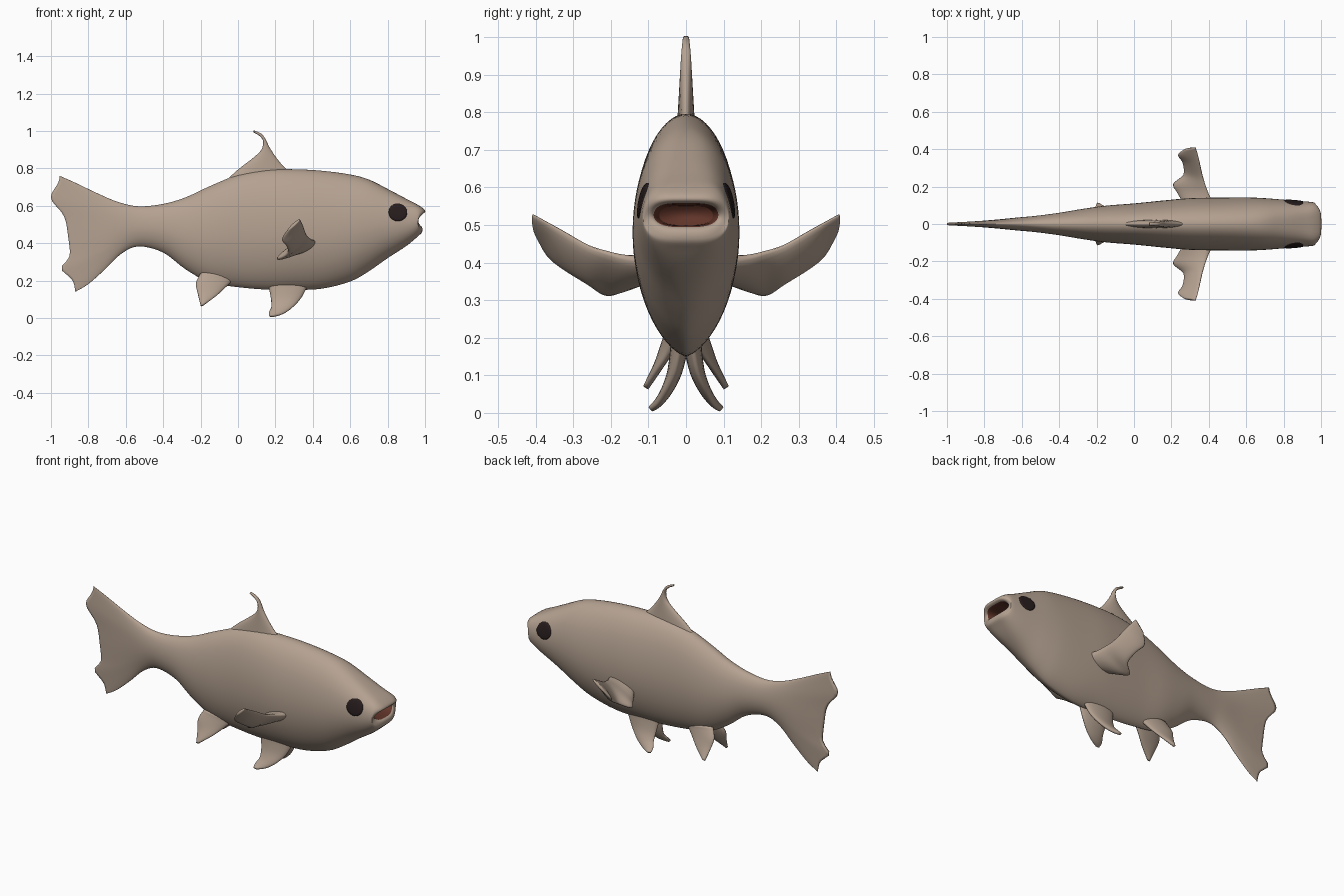
import bpy, bmesh, math
from mathutils import Vector
from mathutils.bvhtree import BVHTree

if "Cube" in bpy.data.objects:
    bpy.data.objects.remove(bpy.data.objects["Cube"])


def material(name, rgb):
    m = bpy.data.materials.new(name)
    m.diffuse_color = (*rgb, 1)
    m.use_nodes = True
    m.node_tree.nodes["Principled BSDF"].inputs["Base Color"].default_value = m.diffuse_color
    return m


SKIN = material("beige_skin", (0.46, 0.36, 0.285))
DARK = material("dark_eye", (0.02, 0.012, 0.012))
MOUTH = material("brown_mouth", (0.12, 0.035, 0.022))


def smooth_rows(rows, sub=4):
    """Catmull-Rom interpolation between rows of numbers."""
    out = []
    for i in range(len(rows) - 1):
        a, b, c, d = (rows[min(max(i + k, 0), len(rows) - 1)] for k in (-1, 0, 1, 2))
        for s in range(sub):
            t = s / sub
            out.append([0.5 * (2 * q + (r - p) * t + (2 * p - 5 * q + 4 * r - u) * t * t
                               + (3 * q - p - 3 * r + u) * t ** 3)
                        for p, q, r, u in zip(a, b, c, d)])
    out.append(list(rows[-1]))
    return out


def make_object(name, bm, mats, mirror=False):
    bmesh.ops.recalc_face_normals(bm, faces=bm.faces)
    me = bpy.data.meshes.new(name)
    bm.to_mesh(me)
    for m in mats:
        me.materials.append(m)
    ob = bpy.data.objects.new(name, me)
    bpy.context.collection.objects.link(ob)
    for p in me.polygons:
        p.use_smooth = True
    if mirror:
        mod = ob.modifiers.new("mirror", 'MIRROR')
        mod.use_axis = (False, True, False)


def loft(rings, colour_from=10 ** 6):
    """Skin rings of points; both ends are closed with strips across the ring."""
    bm = bmesh.new()
    vs = [[bm.verts.new(p) for p in r] for r in rings]
    n = len(vs[0])
    for k in range(len(vs) - 1):
        for i in range(n):
            j = (i + 1) % n
            f = bm.faces.new((vs[k][i], vs[k][j], vs[k + 1][j], vs[k + 1][i]))
            f.material_index = int(k >= colour_from)
    for k, r in ((0, vs[0]), (len(vs) - 1, vs[-1])):
        for i in range(n // 2):
            quad = [r[i], r[i + 1], r[n - i - 1], r[(n - i) % n]]
            f = bm.faces.new(list(dict.fromkeys(quad)))
            f.material_index = int(k >= colour_from)
    return bm


# --- body with tail: x, top z, bottom z, half width
PROFILE = [
    (-.94, .76, .14, .008), (-.86, .722, .18, .015), (-.75, .667, .26, .024),
    (-.64, .62, .345, .034), (-.53, .597, .383, .043), (-.40, .61, .35, .06),
    (-.28, .645, .26, .08), (-.15, .705, .19, .098), (0, .765, .165, .11),
    (.15, .793, .152, .125), (.30, .795, .15, .138), (.45, .787, .157, .141),
    (.60, .767, .195, .142), (.70, .74, .25, .138), (.80, .69, .32, .13),
    (.90, .637, .385, .122)]
# lips and mouth cavity: top x, top z, bottom x, bottom z, half width, middle recess
LIPS = [(.965, .603, .96, .435, .116, -.005), (1.0, .575, .985, .462, .108, -.03),
        (.985, .558, .975, .494, .086, -.022), (.90, .55, .90, .50, .07, 0)]


def station(x, top, bottom, w):
    back = max(0, (-.55 - x) / .39)              # 0 at the tail root, 1 at its end
    boxy = 1 - .45 * max(0, (x - .55) / .4) ** 1.5
    return (x, top, x + .08 * back, bottom, w, boxy, back ** 2.5, 0)


STATIONS = [station(*p) for p in PROFILE] + [(*p[:5], .47, 0, p[5]) for p in LIPS]


def notch(v):
    """Ragged rear edge of the tail: two lobes, upper and lower."""
    return -.01 - sum(h * math.exp(-((v - m) / s) ** 2)
                      for m, s, h in ((.19, .11, .066), (.80, .07, .06)))


N = 64
rings = []
for xt, zt, xb, zb, w, e, tail, lip in smooth_rows(STATIONS):
    ring = []
    for i in range(N):
        a = math.pi / 2 + 2 * math.pi * i / N
        s = math.sin(a)
        c = 0 if i in (0, N // 2) else math.cos(a)
        v = min(max((1 - s) / 2, 0), 1)
        x = xt + (xb - xt) * v + tail * notch(v) + lip * c * c
        y = math.copysign(w * abs(c) ** (e if s > 0 else e * 1.3), c)
        ring.append((x, y, zt + (zb - zt) * v))
    rings.append(ring)
body_bm = loft(rings, (len(STATIONS) - 2) * 4)
make_object("body", body_bm, [SKIN, MOUTH])
tree = BVHTree.FromBMesh(body_bm)


# --- fins: chord sections (front point, back point), thinning from root to tip
def fin(name, root, tip, sections, mirror=True):
    rows = smooth_rows([(*a, *b) for a, b in sections])
    last = len(rows) - 1
    mids = [(Vector(r[:3]) + Vector(r[3:])) / 2 for r in rows]
    fin_rings = []
    for k, r in enumerate(rows):
        half = (Vector(r[:3]) - Vector(r[3:])) / 2
        span = mids[min(k + 1, last)] - mids[max(k - 1, 0)]
        nor = half.cross(span).normalized() if mirror else Vector((0, 1, 0))
        thick = root + (tip - root) * (k / last) ** .7
        fin_rings.append([mids[k] + half * math.cos(a) + nor * thick * math.sin(a)
                          for a in (2 * math.pi * i / 20 for i in range(20))])
    make_object(name, loft(fin_rings), [SKIN], mirror)


fin("dorsal_fin", .028, .008, [
    ((.31, 0, .76), (-.12, 0, .68)),
    ((.255, 0, .80), (-.01, 0, .785)),
    ((.21, 0, .85), (.08, 0, .855)),
    ((.17, 0, .91), (.125, 0, .90)),
    ((.148, 0, .955), (.134, 0, .945)),
    ((.125, 0, .985), (.115, 0, .973)),
    ((.085, 0, 1.003), (.08, 0, .994))], False)

fin("pectoral_fins", .035, .008, [
    ((.43, .10, .405), (.27, .10, .36)),
    ((.40, .16, .415), (.23, .17, .325)),
    ((.385, .20, .425), (.21, .215, .315)),
    ((.365, .26, .445), (.265, .265, .345)),
    ((.35, .33, .485), (.26, .33, .385)),
    ((.34, .375, .51), (.235, .37, .42)),
    ((.33, .408, .528), (.27, .40, .475))])

fin("pelvic_fins", .027, .008, [
    ((.38, .015, .19), (.16, .015, .19)),
    ((.34, .03, .11), (.175, .03, .11)),
    ((.29, .055, .055), (.178, .05, .06)),
    ((.24, .075, .022), (.165, .075, .03)),
    ((.19, .094, .008), (.168, .094, .012))])

fin("rear_belly_fins", .027, .008, [
    ((-.02, .02, .21), (-.20, .03, .24)),
    ((-.07, .045, .16), (-.225, .055, .185)),
    ((-.12, .075, .115), (-.215, .075, .13)),
    ((-.185, .107, .068), (-.20, .107, .066))])

# --- eyes: thin discs laid onto the head surface
bm = bmesh.new()
eye_rings = []
for rad, lift in ((.012, .004), (.026, .004), (.039, .004), (.049, .003), (.051, -.004)):
    ring = []
    for i in range(28):
        a = 2 * math.pi * i / 28
        x, z = .855 + rad * math.cos(a), .565 + rad * .95 * math.sin(a)
        hit = tree.ray_cast(Vector((x, 1, z)), Vector((0, -1, 0)))[0]
        ring.append(bm.verts.new((x, (hit.y if hit else .11) + lift, z)))
    eye_rings.append(ring)
bm.faces.new(eye_rings[0])
for r0, r1 in zip(eye_rings, eye_rings[1:]):
    for i in range(28):
        j = (i + 1) % 28
        bm.faces.new((r0[i], r0[j], r1[j], r1[i]))
make_object("eyes", bm, [DARK], True)
body_bm.free()
